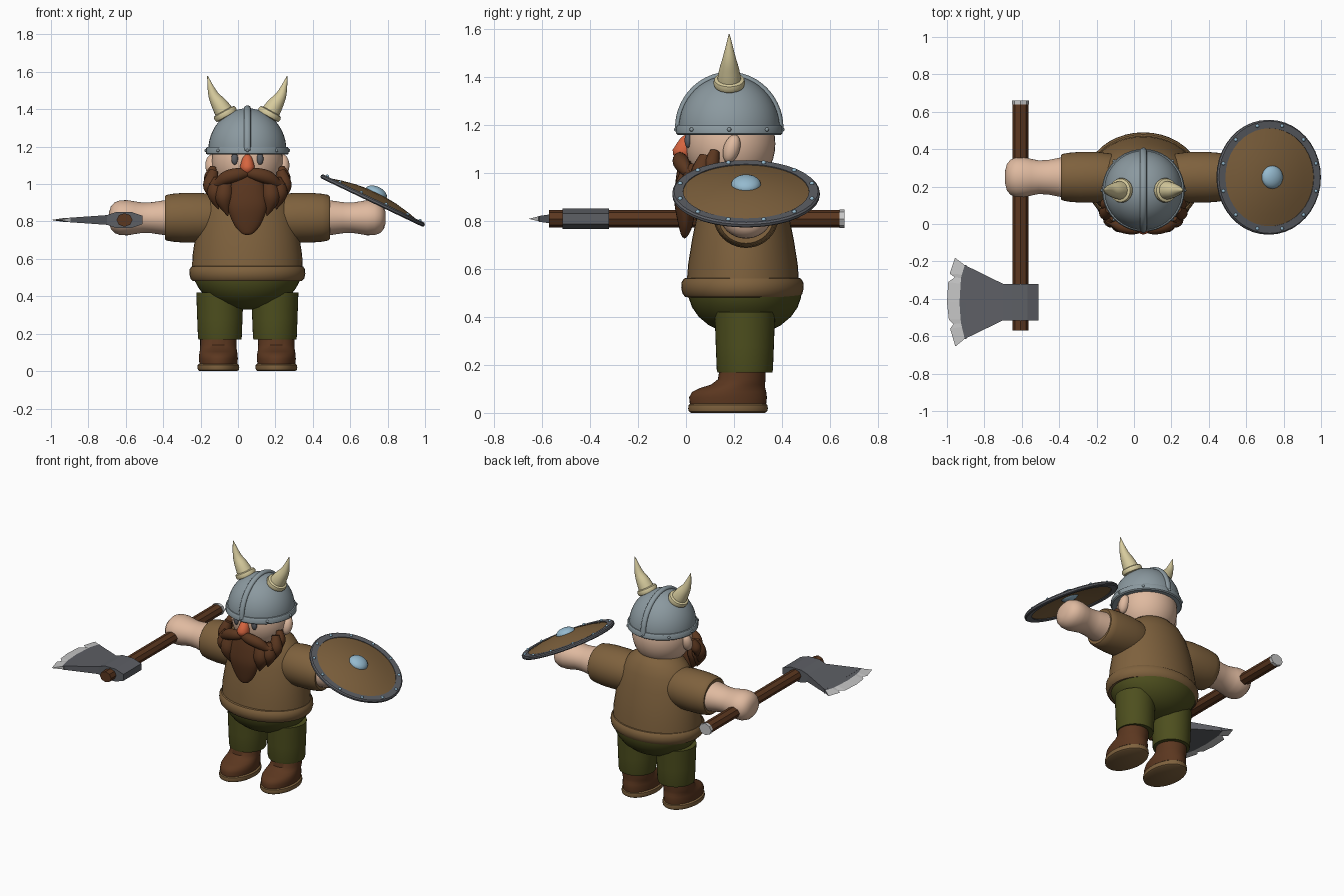
import bpy, bmesh, math
from mathutils import Vector, Matrix

cube = bpy.data.objects.get("Cube")
if cube:
    bpy.data.objects.remove(cube)


def material(name, r, g, b):
    m = bpy.data.materials.new(name)
    m.use_nodes = True
    m.diffuse_color = (r, g, b, 1)
    m.node_tree.nodes["Principled BSDF"].inputs["Base Color"].default_value = (r, g, b, 1)
    return m


LEATHER = material("tan leather", .21, .12, .047)
OLIVE = material("olive cloth", .075, .078, .013)
BROWN = material("dark brown", .105, .038, .014)
SKIN = material("skin", .74, .49, .35)
STEEL = material("helmet steel", .26, .32, .35)
HORN = material("horn cream", .68, .6, .34)
RED = material("nose red", .68, .13, .05)
IRON = material("dark iron", .11, .115, .13)
BLADE = material("bright edge", .56, .56, .56)
BLUE = material("pale blue metal", .3, .49, .62)

CX = .05  # body centre line
X, Y, Z = Vector((1, 0, 0)), Vector((0, 1, 0)), Vector((0, 0, 1))


def finish(name, bm, mats, smooth=True, matrix=None):
    bmesh.ops.recalc_face_normals(bm, faces=bm.faces)
    if matrix:
        bm.transform(matrix)
    mesh = bpy.data.meshes.new(name)
    bm.to_mesh(mesh)
    bm.free()
    for m in mats:
        mesh.materials.append(m)
    if smooth:
        mesh.polygons.foreach_set("use_smooth", [True] * len(mesh.polygons))
        mesh.set_sharp_from_angle(angle=math.radians(40))
    ob = bpy.data.objects.new(name, mesh)
    bpy.context.collection.objects.link(ob)
    return ob


def loft(name, rings, mats, smooth=True, caps=True, matrix=None):
    bm = bmesh.new()
    loops = [[bm.verts.new(p) for p in r] for r in rings]
    n = len(loops[0])
    for a, b in zip(loops, loops[1:]):
        for i in range(n):
            bm.faces.new((a[i], a[(i + 1) % n], b[(i + 1) % n], b[i]))
    if caps:
        bm.faces.new(loops[0])
        bm.faces.new(loops[-1])
    return finish(name, bm, mats, smooth, matrix)


def oval(c, u, v, n):
    return [c + u * math.cos(2 * math.pi * i / n) + v * math.sin(2 * math.pi * i / n) for i in range(n)]


def stack(name, stations, mat, axis=Z, n=40, **kw):
    """Ovals stacked on an axis: position, two centre offsets, two radii."""
    u, v = (Y, Z) if axis is X else (X, Z) if axis is Y else (X, Y)
    rings = [oval(axis * t + u * a + v * b, u * ra, v * rb, n) for t, a, b, ra, rb in stations]
    return loft(name, rings, [mat], **kw)


def disc(name, profile, mat, **kw):
    return stack(name, [(z, 0, 0, r, r) for r, z in profile], mat, **kw)


def spline(pts, k=6):
    """Smooth interpolation through tuples of any size."""
    p = [Vector(q) for q in [pts[0]] + list(pts) + [pts[-1]]]
    out = []
    for i in range(1, len(p) - 2):
        a, b, c, d = p[i - 1:i + 3]
        for j in range(k):
            t = j / k
            out.append(b + (c - a) * (t / 2) + (a * 2 - b * 5 + c * 4 - d) * (t * t / 2)
                       + (b * 3 - a - c * 3 + d) * (t ** 3 / 2))
    return out + [p[-1]]


def sweep(name, pts, mat, ref=Y, flat=1, n=16):
    """Tapered tube through (x, y, z, radius) points, scaled by flat along ref."""
    path = spline([(x, y, z, r) for x, y, z, r in pts])
    pos = [Vector(p[:3]) for p in path]
    rings = []
    for i, c in enumerate(pos):
        t = (pos[min(i + 1, len(pos) - 1)] - pos[max(i - 1, 0)]).normalized()
        u = (ref - t * ref.dot(t)).normalized()
        r = max(path[i][3], .002)
        rings.append(oval(c, u * r * flat, t.cross(u) * r, n))
    return loft(name, rings, [mat])


def ball(name, c, r, mat, rot=None, n=24):
    bm = bmesh.new()
    bmesh.ops.create_uvsphere(bm, u_segments=n, v_segments=max(n // 2, 6), radius=1)
    m = Matrix.Translation(c) @ (rot or Matrix()) @ Matrix.Diagonal((*r, 1))
    return finish(name, bm, [mat], matrix=m)


# Torso, belt and trousers
stack("tunic", [(z, CX, .237, rx, ry) for z, rx, ry in (
    (.53, .297, .235), (.62, .293, .228), (.72, .278, .212), (.82, .258, .192), (.9, .232, .17),
    (.96, .19, .145), (1, .13, .11), (1.02, .07, .07))], LEATHER)
stack("tunic_hem", [(z, CX, .235, .255 + d + .035, .235 + d) for z, d in (
    (.48, -.03), (.482, .002), (.495, .014), (.52, .02), (.545, .018), (.56, .008), (.565, -.02))], LEATHER)
stack("trouser_seat", [(z, CX, .245, rx, ry) for z, rx, ry in (
    (.52, .285, .238), (.48, .28, .234), (.44, .258, .22), (.4, .225, .192), (.365, .175, .15),
    (.34, .11, .1), (.33, .04, .04))], OLIVE)

# Head
ball("head", (CX, .185, 1.12), (.19, .187, .2), SKIN, n=40)
stack("nose", [(z, CX, y, r, r * 1.15) for z, y, r in (
    (1.05, -.012, .008), (1.058, -.012, .024), (1.075, -.012, .036), (1.095, -.011, .039),
    (1.12, -.003, .032), (1.145, .004, .023), (1.16, .008, .008))], RED, n=24)

# Helmet with rim, crest and rivets
stack("helmet_dome", [(1.18 + .225 * math.sin(a), CX, .18, .209 * math.cos(a), .212 * math.cos(a))
                      for a in (math.radians(6.8 * i) for i in range(14))], STEEL)
stack("helmet_rim", [(z, CX, .18, r, r) for z, r in (
    (1.157, .19), (1.157, .214), (1.163, .221), (1.19, .221), (1.198, .216), (1.2, .2))], STEEL)
sweep("helmet_crest", [(CX, .18 - .214 * math.cos(a), 1.18 + .227 * math.sin(a), .013)
                       for a in (math.pi * i / 12 for i in range(13))], STEEL, ref=X, flat=1.4)
for i in range(8):
    a = math.pi * i / 4
    ball(f"rim_rivet_{i + 1}", (CX + .221 * math.cos(a), .18 + .221 * math.sin(a), 1.18),
         (.009,) * 3, STEEL, n=10)

# Middle of the beard
sweep("beard_centre", [(CX, .0, 1.05, .07), (CX, -.003, .97, .095), (CX, -.004, .88, .106),
                       (CX, -.002, .79, .075), (CX, -.006, .74, .035), (CX, -.008, .727, .004)],
      BROWN, flat=.42, n=24)

# Beard locks: three points and a thickness each
LOCKS = [((.11, .02, 1.03), (.125, .005, .93), (.105, .01, .83), .05),
         ((.155, .04, 1.03), (.17, .025, .95), (.155, .03, .865), .045),
         ((.18, .08, 1.07), (.197, .06, .99), (.19, .06, .915), .04),
         ((.18, .12, 1.09), (.2, .105, 1.03), (.21, .1, .975), .032)]

# Everything that repeats on both sides
for s, side in ((1, "left"), (-1, "right")):
    def at(dx, y, z):
        return Vector((CX + s * dx, y, z))

    # Face
    ball(side + "_eye", at(.068, .008, 1.135), (.018, .014, .032), IRON, n=16)
    ball(side + "_ear", at(.19, .19, 1.1), (.035, .034, .06), SKIN, Matrix.Rotation(-.3, 4, "X"))
    sweep(side + "_moustache", [(*at(-.005, -.02, 1.06), .02), (*at(.05, -.025, 1.052), .034),
                                (*at(.11, -.015, 1.035), .036), (*at(.16, .005, 1.005), .024),
                                (*at(.205, .015, 1.0), .002)], BROWN, flat=.9)
    for i, (a, b, c, r) in enumerate(LOCKS):
        sweep(f"{side}_beard_lock_{i + 1}", [(*at(*a), r * .6), (*at(*b), r), (*at(*c), r * .05)], BROWN)

    # Horn and its collar
    sweep(side + "_horn", [(*at(.1, .18, 1.345), .054), (*at(.143, .18, 1.415), .045),
                           (*at(.183, .18, 1.48), .027), (*at(.213, .18, 1.577), .002)], HORN, n=24)
    tilt = Matrix.Translation(at(.118, .18, 1.375)) @ Matrix.Rotation(s * .5, 4, "Y")
    disc(side + "_horn_collar", [(.05, -.02), (.062, -.014), (.066, 0), (.062, .014), (.045, .02)],
         HORN, matrix=tilt)

    # Arm
    stack(side + "_sleeve", [(CX + s * d, .25, .82, r * 1.02, r) for d, r in (
        (.12, .11), (.18, .125), (.25, .133), (.34, .133), (.4, .128), (.432, .122), (.441, .114),
        (.439, .1))], LEATHER, axis=X)
    stack(side + "_arm_and_fist", [(CX + s * d, .25, .82, ry, rz) for d, ry, rz in (
        (.4, .108, .098), (.45, .104, .092), (.51, .092, .083), (.56, .09, .081), (.6, .098, .087),
        (.64, .107, .094), (.68, .106, .093), (.71, .094, .082), (.73, .07, .06), (.739, .035, .03))],
        SKIN, axis=X)

    # Leg and boot
    lx = CX + s * .147
    stack(side + "_trouser_leg", [(z, lx, .245, r, r) for z, r in (
        (.17, .1), (.168, .114), (.18, .117), (.28, .121), (.42, .126))], OLIVE)
    bx = CX + s * .155
    stack(side + "_boot", [(z, bx, y, rx, ry) for z, y, rx, ry in (
        (.03, .175, .1, .158), (.065, .175, .104, .162), (.088, .18, .103, .154), (.104, .195, .1, .135),
        (.118, .217, .098, .112), (.14, .232, .097, .099), (.2, .237, .097, .095))], BROWN)
    stack(side + "_sole", [(z, bx, .175, .112 - d, .166 - d) for z, d in (
        (0, .012), (.006, .003), (.018, 0), (.033, .002), (.041, .012))], LEATHER)

# Round shield, tilted over the left fist
place = Matrix.Translation((.72, .25, .912)) @ Matrix.Rotation(math.radians(25.5), 4, "Y")
disc("shield_face", [(.05, .028), (.16, .012), (.285, -.008), (.285, .002), (.2, .024), (.12, .039),
                     (.05, .046)], LEATHER, matrix=place)
disc("shield_rim", [(.262, -.01), (.3, -.012), (.307, -.006), (.307, .005), (.3, .012), (.262, .012),
                    (.262, -.01)], IRON, caps=False, matrix=place)
ball("shield_boss", place @ Vector((0, 0, .043)), (.062, .062, .036), BLUE, place.to_3x3().to_4x4())
for i in range(12):
    a = math.pi * (i + .5) / 6
    ball(f"shield_rivet_{i + 1}", place @ Vector((.284 * math.cos(a), .284 * math.sin(a), .012)),
         (.01,) * 3, BLUE, n=10)

# Axe in the right fist
AX, AZ = -.607, .808
stack("axe_shaft", [(y, AX, AZ, .043, .036) for y in (-.57, .645)], BROWN, axis=Y, n=8, smooth=False)
stack("axe_end_cap", [(y, AX, AZ, .046, .039) for y in (.64, .66)], BLADE, axis=Y, n=8, smooth=False)
loft("axe_head", [[(x, y0, AZ - h), (x, y1, AZ - h), (x, y1, AZ + h), (x, y0, AZ + h)]
                  for x, y0, y1, h in ((-.51, -.515, -.32, .022), (-.57, -.515, -.32, .043),
                                       (-.65, -.515, -.32, .043), (-.7, -.515, -.32, .026),
                                       (-.9, -.612, -.222, .012))], [IRON], smooth=False)

# Blade rows: inner y and x, outer y and x, with two chipped notches
ROWS = [(-.22, -.905, -.18, -.957), (-.27, -.92, -.265, -.985), (-.29, -.925, -.285, -.958),
        (-.32, -.927, -.31, -.993), (-.42, -.933, -.42, -1), (-.51, -.927, -.51, -.99),
        (-.53, -.925, -.535, -.965), (-.55, -.92, -.56, -.983), (-.614, -.905, -.655, -.955)]
blade = loft("axe_blade", [[(-.895, yi, AZ + .012), (xi, yi, AZ + .01), (xo, yo, AZ),
                            (xi, yi, AZ - .01), (-.895, yi, AZ - .012)] for yi, xi, yo, xo in ROWS],
             [IRON, BLADE], smooth=False)
for p in blade.data.polygons:
    p.material_index = 1 if p.index % 5 in (1, 2) else 0
